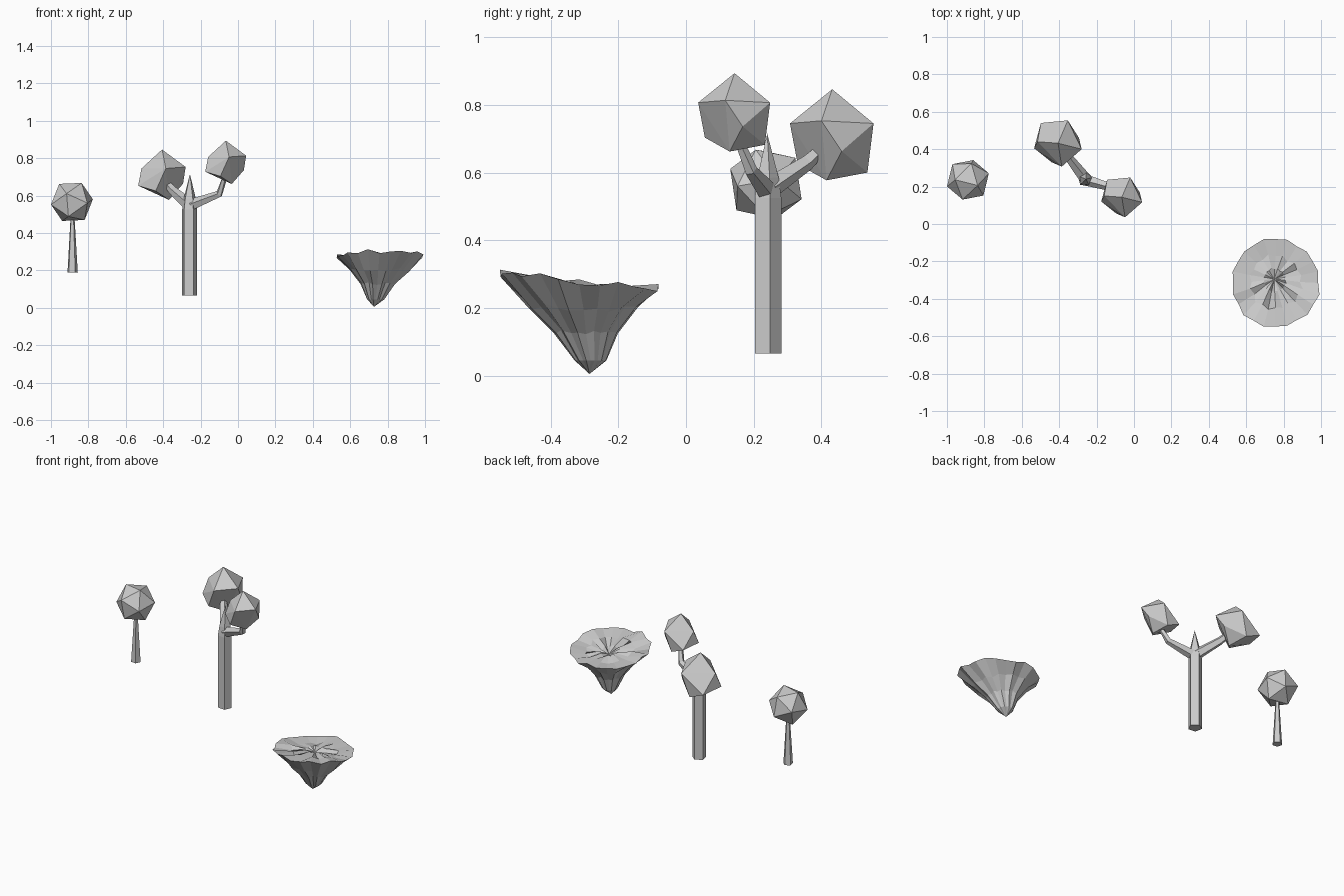
import bpy, bmesh, math, random
from mathutils import Vector, Euler

if "Cube" in bpy.data.objects:
    bpy.data.objects.remove(bpy.data.objects["Cube"])

random.seed(4)


def finish(name, bm):
    bmesh.ops.recalc_face_normals(bm, faces=bm.faces)
    mesh = bpy.data.meshes.new(name)
    bm.to_mesh(mesh)
    bm.free()
    obj = bpy.data.objects.new(name, mesh)
    bpy.context.collection.objects.link(obj)
    return obj


def loft(name, rings):
    """Skin a list of rings; a ring with a single point becomes a tip."""
    bm = bmesh.new()
    rows = [[bm.verts.new(p) for p in ring] for ring in rings]
    for a, b in zip(rows, rows[1:]):
        n = max(len(a), len(b))
        for i in range(n):
            j = (i + 1) % n
            quad = [a[i % len(a)], a[j % len(a)], b[j % len(b)], b[i % len(b)]]
            bm.faces.new(list(dict.fromkeys(quad)))
    for row in (rows[0], rows[-1]):
        if len(row) > 2:
            bm.faces.new(row)
    return finish(name, bm)


def limb(name, path, phase=12):
    """Five-sided tapered limb through (x, y, z, radius) points."""
    pts = [Vector(p[:3]) for p in path]
    rings = []
    for k, p in enumerate(pts):
        r = path[k][3]
        if r == 0:
            rings.append([p])
            continue
        d = (pts[min(k + 1, len(pts) - 1)] - pts[max(k - 1, 0)]).normalized()
        ref = Vector((1, 0, 0)) if abs(d.z) > 0.95 else Vector((0, 0, 1))
        u = (ref - d * ref.dot(d)).normalized()
        v = d.cross(u)
        angles = [math.radians(phase + 72 * i) for i in range(5)]
        rings.append([p + r * (math.cos(a) * u + math.sin(a) * v) for a in angles])
    return loft(name, rings)


# Faceted crown shape, relative to its centre
CROWN = [(0, .004, .133), (.052, .126, .032), (.126, -.028, .04), (.02, -.121, .032),
         (-.11, .012, .032), (-.128, -.023, -.06), (-.092, .112, -.075),
         (.037, -.013, -.136), (.112, .032, -.05), (.006, .108, -.113), (-.034, -.098, -.088)]


def crown(name, center, scale):
    bm = bmesh.new()
    for p in CROWN:
        bm.verts.new(Vector(center) + scale * Vector(p))
    bmesh.ops.convex_hull(bm, input=bm.verts)
    return finish(name, bm)


# Large tree: trunk with pointed top, two branches, two crowns
limb("large_trunk", [(-.26, .24, .065, .042), (-.26, .24, .525, .042),
                     (-.259, .24, .585, .034), (-.257, .24, .715, 0)])
limb("back_branch", [(-.265, .245, .555, .034), (-.35, .355, .628, .024),
                     (-.385, .40, .67, .018)])
limb("front_branch", [(-.25, .235, .55, .032), (-.10, .19, .608, .02),
                      (-.07, .155, .70, .014)])
crown("back_crown", (-.406, .428, .713), 1.0)
crown("front_crown", (-.065, .14, .779), .86)

# Small tree
limb("small_trunk", [(-.885, .235, .19, .029), (-.885, .235, .47, .012)])
bm = bmesh.new()
bmesh.ops.create_icosphere(bm, subdivisions=1, radius=.118)
bmesh.ops.rotate(bm, verts=bm.verts, matrix=Euler((.45, .3, .5)).to_matrix())
bmesh.ops.translate(bm, verts=bm.verts, vec=(-.888, .236, .566))
finish("small_crown", bm)

# Pleated funnel-shaped rock: tip, widening rings, ragged rim, creased top
N = 24
pleat = [(.05 if i % 2 else -.05) + random.uniform(-.05, .05) for i in range(N)]


def rock_ring(cx, cy, z, r, fold, tilt=0, bump=0):
    ring = []
    for i in range(N):
        a = math.tau * i / N
        rr = r * (1 + fold * pleat[i])
        y = rr * math.sin(a)
        ring.append((cx + rr * math.cos(a), cy + y,
                     z - tilt * y + random.uniform(-bump, bump)))
    return ring


loft("funnel_rock", [
    [(.727, -.285, .005)],
    rock_ring(.735, -.282, .045, .045, 1),
    rock_ring(.745, -.295, .13, .09, 1, 0, .008),
    rock_ring(.75, -.302, .20, .155, 1, .03, .01),
    rock_ring(.757, -.315, .28, .235, .4, .09, .012),
    rock_ring(.757, -.31, .268, .14, 1, .09, .014),
    rock_ring(.752, -.30, .26, .06, 1, .05, .016),
    [(.75, -.295, .25)]])
